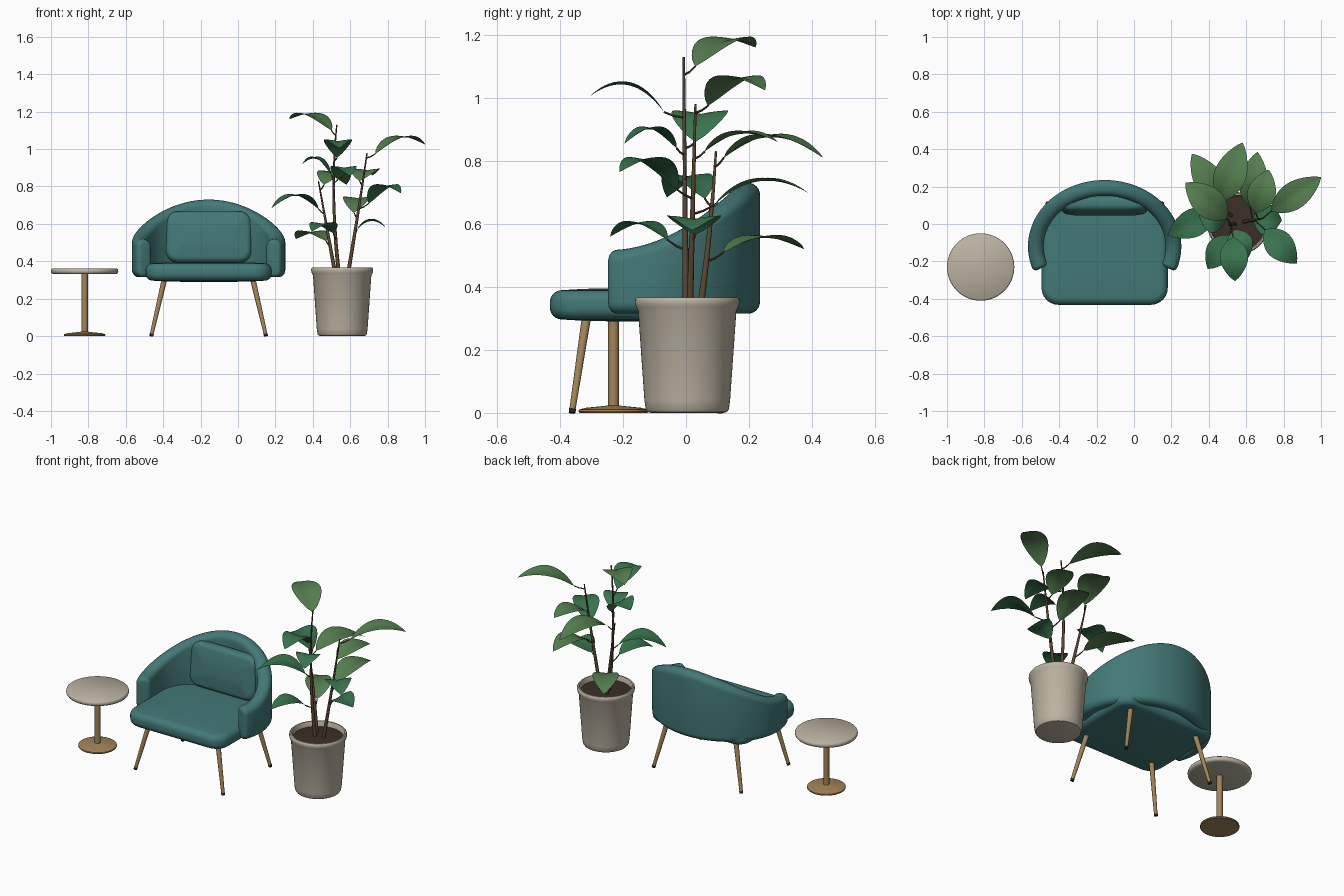
import bpy, bmesh
from math import sin, cos, pi, radians
from mathutils import Vector, Matrix

if "Cube" in bpy.data.objects:
    bpy.data.objects.remove(bpy.data.objects["Cube"])

def material(name, rgb):
    m = bpy.data.materials.new(name)
    m.diffuse_color = (*rgb, 1)
    m.use_nodes = True
    m.node_tree.nodes["Principled BSDF"].inputs["Base Color"].default_value = m.diffuse_color
    return m

TEAL = material("teal_fabric", (.055, .19, .185))
BEIGE = material("beige_ceramic", (.50, .45, .36))
BRASS = material("brass", (.36, .23, .10))
GREEN = material("leaf_green", (.04, .17, .075))
OLIVE = material("leaf_olive", (.09, .21, .08))
BARK = material("bark", (.10, .06, .03))
SOIL = material("soil", (.045, .028, .02))
DARK = material("dark_rubber", (.02, .02, .02))

def loft(name, rings, mat, closed=True, cap=True, angle=40):
    """Skin a list of point rings into a smooth shaded object."""
    bm = bmesh.new()
    vs = [[bm.verts.new(p) for p in r] for r in rings]
    n = len(rings[0])
    for a, b in zip(vs, vs[1:]):
        for i in range(n if closed else n - 1):
            j = (i + 1) % n
            bm.faces.new((a[i], a[j], b[j], b[i]))
    if closed and cap:
        bm.faces.new(vs[0][::-1])
        bm.faces.new(vs[-1])
    if closed:
        bmesh.ops.recalc_face_normals(bm, faces=bm.faces)
    me = bpy.data.meshes.new(name)
    bm.to_mesh(me)
    bm.free()
    me.materials.append(mat)
    ob = bpy.data.objects.new(name, me)
    bpy.context.collection.objects.link(ob)
    bpy.ops.object.select_all(action='DESELECT')
    bpy.context.view_layer.objects.active = ob
    ob.select_set(True)
    bpy.ops.object.shade_smooth_by_angle(angle=radians(angle))
    return ob

def lathe(name, profile, x, y, mat, n=48):
    return loft(name, [[(x + r * cos(2 * pi * i / n), y + r * sin(2 * pi * i / n), z)
                        for i in range(n)] for r, z in profile], mat)

def tube(name, pts, radii, mat, n=12):
    pts = [Vector(p) for p in pts]
    rings = []
    for k, p in enumerate(pts):
        d = pts[min(k + 1, len(pts) - 1)] - pts[max(k - 1, 0)]
        q = d.to_track_quat('Z', 'Y')
        rings.append([p + q @ Vector((radii[k] * cos(2 * pi * i / n), radii[k] * sin(2 * pi * i / n), 0))
                      for i in range(n)])
    return loft(name, rings, mat)

def rounded_rect(hx, hy, r, n=6):
    pts = []
    for c, (sx, sy) in enumerate(((1, 1), (-1, 1), (-1, -1), (1, -1))):
        for k in range(n + 1):
            a = (c + k / n) * pi / 2
            pts.append((sx * (hx - r) + r * cos(a), sy * (hy - r) + r * sin(a)))
    return pts

def pad(name, loc, size, corner, edge, crown, mat, tilt=0):
    """Soft cushion: rounded outline, rounded rim, slightly crowned faces."""
    hx, hy, hz = (s / 2 for s in size)
    steps = [(edge * (1 - sin(a)), hz - crown - edge + edge * cos(a))
             for a in (k * pi / 12 for k in range(7))]
    top = [(edge + min(hx, hy) * .55, hz), (edge + min(hx, hy) * .25, hz - crown * .3)] + steps
    levels = [(i, -z) for i, z in top] + [(i, z) for i, z in top[::-1]]
    m = Matrix.Translation(loc) @ Matrix.Rotation(tilt, 4, 'X')
    rings = [[m @ Vector((x, y, z)) for x, y in
              rounded_rect(hx - i, hy - i, max(corner - i, .01))] for i, z in levels]
    return loft(name, rings, mat, angle=60)

# Armchair: seat and back cushion
CX = -.157
pad("seat", (CX, -.147, .343), (.675, .57, .105), .09, .038, .006, TEAL)
pad("back_cushion", (CX, .10, .53), (.46, .275, .10), .065, .032, .010, TEAL, radians(84))

# Armchair: wraparound back and arms, highest at the middle
END = 112
def shell_section(deg, inset):
    t = radians(deg)
    half = .042 - inset
    zb, zt = .315 + inset, .517 + .213 * (.5 + .5 * cos(pi * deg / END)) - inset
    mid = Vector((CX + .368 * sin(t), -.12 + .313 * cos(t), (zb + zt) / 2))
    nrm = Vector((sin(t) / .368, cos(t) / .313, 0)).normalized()
    return [mid + nrm * u + Vector((0, 0, v))
            for u, v in rounded_rect(half, (zt - zb) / 2, half * .9)]
ends = [(END - 4 * (1 - sin(a)), .022 * (1 - cos(a))) for a in (k * pi / 10 for k in range(6))]
stations = [(-d, i) for d, i in ends[::-1]] + [(d, 0) for d in range(-104, 105, 4)] + ends
loft("wraparound_back", [shell_section(d, i) for d, i in stations], TEAL, angle=60)

# Armchair legs with dark tips
for sx, side in ((-1, "left"), (1, "right")):
    for label, ytop, ybot in (("front", -.315, -.362), ("rear", .065, .11)):
        top, bot = Vector((CX + sx * .235, ytop, .31)), Vector((CX + sx * .307, ybot, 0))
        ankle = bot.lerp(top, .04)
        tube(f"{label}_{side}_leg", [top, ankle], [.015, .010], BRASS, 16)
        tube(f"{label}_{side}_leg_tip", [ankle, bot], [.0115, .0105], DARK, 16)

# Side table
TX, TY = -.82, -.23
lathe("table_top", [(.165, .331), (.174, .334), (.179, .341), (.18, .348), (.178, .357), (.173, .361)], TX, TY, BEIGE, 64)
lathe("table_post", [(.017, .015), (.017, .333)], TX, TY, BRASS, 24)
lathe("table_base", [(.108, 0), (.111, .004), (.110, .010), (.09, .016), (.03, .022), (.018, .024)], TX, TY, BRASS)

# Plant pot and soil
PX, PY = .557, .004
lathe("pot", [(.115, 0), (.126, .003), (.132, .012), (.136, .04), (.156, .325), (.163, .337), (.166, .35),
              (.165, .361), (.160, .367), (.152, .367), (.148, .360), (.145, .325)], PX, PY, BEIGE, 64)
lathe("soil", [(.146, .325), (.146, .336), (.08, .341), (.01, .342)], PX, PY, SOIL)

# Stems: start, middle, tip
STEMS = [((.540, 0, .33), (.512, -.004, .74), (.528, -.007, 1.13)),
         ((.588, .012, .33), (.645, .022, .68), (.69, .030, .98)),
         ((.520, .045, .33), (.475, .075, .58), (.43, .095, .83))]

def bezier(a, b, c, t):
    return a * (1 - t) ** 2 + b * 2 * t * (1 - t) + c * t * t

def through(a, m, c, t):
    a, m, c = Vector(a), Vector(m), Vector(c)
    return bezier(a, 2 * m - (a + c) / 2, c, t)

for k, s in enumerate(STEMS):
    tube(f"stem_{k + 1}", [through(*s, i / 10) for i in range(11)],
         [.011 - .0075 * i / 10 for i in range(11)], BARK)

# Leaves: stem index, base, arch height, tip, width, colour
LEAVES = [(0, (.50, .03, 1.10), 1.18, (.275, .22, 1.16), .165, OLIVE),
          (1, (.735, .07, .975), 1.06, (1.0, .25, 1.025), .145, OLIVE),
          (0, (.53, -.07, .955), 1.04, (.54, -.305, 1.005), .15, GREEN),
          (0, (.50, .03, .86), .945, (.345, .06, .92), .18, GREEN),
          (2, (.46, .12, .81), .875, (.58, .435, .81), .17, OLIVE),
          (1, (.65, .06, .83), .885, (.72, .29, .86), .15, OLIVE),
          (1, (.62, .09, .66), .735, (.66, .385, .70), .15, OLIVE),
          (2, (.47, .12, .51), .555, (.31, .375, .52), .15, OLIVE),
          (0, (.535, -.03, .84), .90, (.60, -.195, .855), .14, GREEN),
          (1, (.70, -.03, .71), .80, (.87, -.21, .765), .15, GREEN),
          (1, (.635, .03, .565), .615, (.79, .02, .58), .17, GREEN),
          (0, (.51, -.06, .55), .60, (.395, -.24, .56), .14, GREEN),
          (2, (.43, .06, .68), .75, (.18, -.06, .685), .15, GREEN)]

for k, (s, base, peak, tip, width, mat) in enumerate(LEAVES):
    base, tip = Vector(base), Vector(tip)
    mid = base.lerp(tip, .48)
    mid.z = peak
    side = (tip - base).cross(Vector((0, 0, 1))).normalized()
    rows = []
    for i in range(17):
        t = i / 16
        p = through(base, mid, tip, t)
        w = width / 2 * max(sin(pi * t ** .92), 0) ** .8 + .001
        rows.append([p + side * w * u + Vector((0, 0, .22 * w * (abs(u) - .4 * u * u)))
                     for u in (-1, -.66, -.33, 0, .33, .66, 1)])
    loft(f"leaf_{k + 1}", rows, mat, closed=False, angle=60)
    # leaf stalk joining the nearest stem point below the leaf
    joint = min((through(*STEMS[s], i / 40) for i in range(41)), key=lambda p: abs(p.z - base.z + .025))
    tube(f"leaf_stalk_{k + 1}", [joint, joint.lerp(base, .5) + Vector((0, 0, -.004)), base],
         [.004, .0035, .003], BARK, 8)
